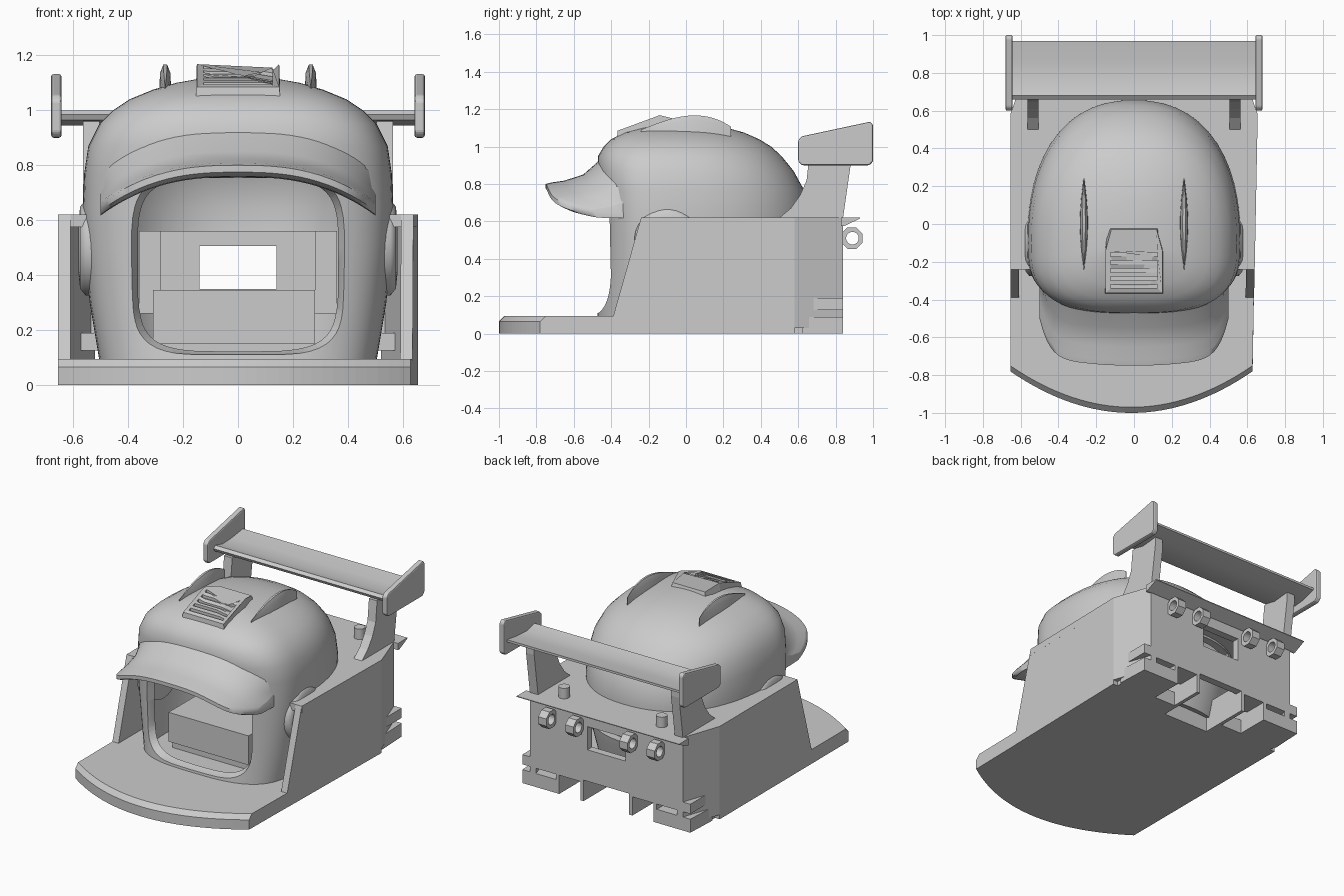
import bpy, bmesh, math

cube = bpy.data.objects.get("Cube")
if cube:
    bpy.data.objects.remove(cube)

GREY = (0.6, 0.6, 0.6, 1)
mat = bpy.data.materials.new("plain grey")
mat.use_nodes = True
mat.diffuse_color = GREY
mat.node_tree.nodes["Principled BSDF"].inputs["Base Color"].default_value = GREY


def loft(name, rings, caps=(True, True), smooth=None):
    """Skin a list of equal closed rings of 3D points."""
    bm = bmesh.new()
    rows = [[bm.verts.new(p) for p in ring] for ring in rings]
    n = len(rows[0])
    for a, b in zip(rows, rows[1:]):
        for i in range(n):
            j = (i + 1) % n
            bm.faces.new((a[i], a[j], b[j], b[i]))
    if caps[0]:
        bm.faces.new(rows[0][::-1])
    if caps[1]:
        bm.faces.new(rows[-1])
    bmesh.ops.recalc_face_normals(bm, faces=bm.faces)
    me = bpy.data.meshes.new(name)
    bm.to_mesh(me)
    bm.free()
    me.materials.append(mat)
    ob = bpy.data.objects.new(name, me)
    bpy.context.collection.objects.link(ob)
    if smooth:
        select(ob)
        bpy.ops.object.shade_smooth_by_angle(angle=math.radians(smooth))
    return ob


def select(ob):
    bpy.ops.object.select_all(action='DESELECT')
    ob.select_set(True)
    bpy.context.view_layer.objects.active = ob


def prism(name, pts, axis, lo, hi, smooth=None):
    """Extrude a 2D outline along x, y or z."""
    place = {'x': lambda p, h: (h, p[0], p[1]),
             'y': lambda p, h: (p[0], h, p[1]),
             'z': lambda p, h: (p[0], p[1], h)}[axis]
    return loft(name, [[place(p, h) for p in pts] for h in (lo, hi)], smooth=smooth)


def box(name, x, y, z):
    return prism(name, [(x[0], y[0]), (x[1], y[0]), (x[1], y[1]), (x[0], y[1])], 'z', *z)


def span(s, a, b):
    return sorted((s * a, s * b))


def circle(cx, cy, r, n):
    return [(cx + r * math.cos(math.tau * (i + .5) / n), cy + r * math.sin(math.tau * (i + .5) / n))
            for i in range(n)]


def modify(ob, kind, **props):
    mod = ob.modifiers.new("mod", kind)
    for key, value in props.items():
        setattr(mod, key, value)
    select(ob)
    bpy.ops.object.modifier_apply(modifier=mod.name)


def cut(ob, cutter, keep=False):
    modify(ob, 'BOOLEAN', operation='DIFFERENCE', solver='EXACT', object=cutter)
    if not keep:
        bpy.data.objects.remove(cutter)


def power(v, e):
    return math.copysign(abs(v) ** e, v)


# Helmet: height, half width, front y, back y
LEVELS = [(.09, .505, -.475, .55), (.3, .54, -.45, .61), (.5, .56, -.45, .65), (.65, .565, -.45, .655),
          (.77, .56, -.46, .63), (.87, .545, -.475, .575), (.95, .505, -.47, .51), (1.0, .455, -.44, .455),
          (1.04, .395, -.4, .39), (1.075, .31, -.33, .31), (1.1, .225, -.24, .22),
          (1.115, .14, -.17, .12), (1.123, .05, -.12, 0)]


def helmet_rings(inset=0, n=72):
    rings = []
    for z, w, f, b in LEVELS:
        ring = []
        for i in range(n):
            c, s = math.cos(math.tau * i / n), math.sin(math.tau * i / n)
            e, depth = (2 / 2.3, b + .1) if s > 0 else (2 / 3, -.1 - f)
            ring.append(((w - inset) * power(c, e), -.1 + (depth - inset) * power(s, e), z))
        rings.append(ring)
    return rings


def opening(y, grow):
    pts = []
    for i in range(48):
        t = math.tau * i / 48
        x, z = power(math.cos(t), .45), power(math.sin(t), .45)
        pts.append(((.365 + grow) * x, y, .44 + (.3 + grow * .6) * z))
    return pts


helmet = loft("helmet", helmet_rings(), caps=(False, True))
modify(helmet, 'SOLIDIFY', thickness=.05, offset=-1)
cut(helmet, loft("opening_cutter", [opening(-.9, .05), opening(-.46, .05), opening(-.36, 0), opening(-.12, 0)]))
cut(helmet, box("rear_cutter", (-.27, .27), (.3, .78), (.345, .56)))
select(helmet)
bpy.ops.object.shade_smooth_by_angle(angle=math.radians(32))

# Visor brim drooping towards its ends
brim = []
for i in range(41):
    u = math.sin(math.pi * (i / 40 - .5))
    r = -.40 + .14 * u ** 4
    t = -.75 + .05 * u * u + .2 * abs(u) ** 10
    d = -.14 * abs(u) ** 2.6
    brim.append([(.5 * u, y, z + d) for y, z in (
        (r, .95), (r - .07, .92), (t + .2, .85), (t + .1, .818), (t + .03, .808), (t, .80),
        (t, .775), (t + .03, .76), (t + .12, .757), (r, .757))])
loft("visor_brim", brim, smooth=50)

# Roof scoop with louvre slats
scoop = [[(-.155, -.37), (.155, -.37), (.155, -.14), (.14, 0), (-.14, 0), (-.155, -.14)],
         [(-.15, -.365), (.15, -.365), (.15, -.14), (.12, -.03), (-.12, -.03), (-.15, -.14)]]
tops = (1.085, 1.085, 1.168, 1.14, 1.14, 1.168)
scoop_ob = loft("roof_scoop", [[(x, y, 1.04) for x, y in scoop[0]],
                               [(x, y, z) for (x, y), z in zip(scoop[1], tops)]])
for k in range(5):
    y = -.34 + .042 * k
    z = 1.085 + (y + .365) * .37
    cut(scoop_ob, box("slat_cutter", (-.125, .125), (y, y + .02), (z - .018, z + .05)))

for s, side in ((1, "left"), (-1, "right")):
    # Roof fin: thin lens with a curved crest
    fin = []
    for i in range(25):
        v = i / 24
        y, w = -.24 + .48 * v, .003 + .021 * math.sin(math.pi * v)
        top = 1.09 + .078 * math.sin(math.pi * min(1, v * .8)) - .03 * v ** 6
        fin.append([(s * (.265 + dx), y, z) for dx, z in
                    ((-w, 1.0), (-w * .8, top - .03), (-w * .3, top), (w * .3, top), (w * .8, top - .03), (w, 1.0))])
    loft(side + "_roof_fin", fin, smooth=50)

    # Round ear bulge
    loft(side + "_ear_bulge", [[(s * x, a, b) for a, b in circle(-.1, .5, r, 32)]
                               for x, r in ((.48, .18), (.555, .175), (.575, .15), (.58, .1))], smooth=50)

    # Side wall, slightly tapered on one side, and chamfered rear corner
    wall = prism(side + "_side_wall", [(-.39, .09), (-.39, 0), (.58, 0), (.58, .62), (-.24, .62)],
                 'x', *span(s, .61, .655))
    if s > 0:
        for v in wall.data.vertices:
            v.co.x += (v.co.y - .58) * .02
    prism(side + "_rear_corner", [(s * .655, .58), (s * .565, .84), (s * .52, .84), (s * .61, .56)], 'z', .03, .62)

    # Rear diffuser shelves and fins
    box(side + "_upper_shelf", span(s, .18, .62), (.68, .84), (.125, .19))
    prism(side + "_lower_shelf", [(s * .36, .6), (s * .63, .62), (s * .62, .84), (s * .36, .84)], 'z', 0, .09)
    for x in (.18, .36):
        box(side + "_diffuser_fin", span(s, x - .012, x + .012), (.5, .84), (0, .2))
    box(side + "_rear_floor", span(s, .18, .62), (.5, .62), (0, .095))

    # Towing eyes
    for x in (.2, .4):
        eye = prism(side + "_towing_eye", circle(.887, .51, .062, 8), 'x', *span(s, x - .03, x + .03))
        cut(eye, prism("eye_cutter", circle(.89, .51, .034, 20), 'x', *span(s, x - .1, x + .1)))

    # Peg, wing strut and end plate
    prism(side + "_peg", circle(s * .36, .77, .034, 20), 'z', .6, .69, smooth=40)
    prism(side + "_wing_strut", [(.5, .62), (.56, .67), (.61, .74), (.645, .82), (.66, .96),
                                 (.88, .97), (.88, .9), (.84, .62)], 'x', *span(s, .505, .565))
    plate = prism(side + "_wing_end_plate", [(.6, .92), (.62, .9), (.98, .9), (1, .92), (1, 1.115), (.985, 1.133),
                                             (.62, 1.055), (.6, 1.035)], 'x', *span(s, .643, .68))
    modify(plate, 'BEVEL', width=.008, segments=2)

    # Posts inside the helmet
    box(side + "_inner_post", span(s, .28, .36), (.25, .45), (.26, .56))

# Rear wing blade
prism("wing_blade", [(.66, .985), (.67, .965), (.76, .945), (.87, .955), (.97, .985), (.97, 1.0),
                     (.86, .985), (.76, .98), (.68, 1.0)], 'x', -.65, .65, smooth=40)

# Base plate with a bowed, chamfered front edge
def base_outline(inset):
    front = []
    for i in range(33):
        u = i / 16 - 1
        front.append((.6415 * u - .0135, -1 + inset + .22 * u * u))
    return front + [(.65, .5), (-.655, .5)]


loft("base_plate", [[(x, y, z) for x, y in base_outline(k)] for k, z in ((0, 0), (0, .065), (.03, .095))])

# Deck around the helmet
deck = prism("deck", [(-.655, -.24), (.639, -.24), (.655, .58), (.565, .84), (-.565, .84), (-.655, .58)],
             'z', .575, .62)
cut(deck, loft("deck_cutter", helmet_rings(.03)))
prism("rear_lip", [(.83, .575), (.845, .575), (.93, .615), (.93, .62), (.83, .62)], 'x', -.6, .6)

# Rear wall with a window, and the block inside
rear = box("rear_wall", (-.565, .565), (.79, .84), (.14, .6))
cut(rear, box("window_cutter", (-.14, .14), (.7, .9), (.35, .505)))
panel = box("inner_panel", (-.28, .28), (.45, .5), (.3, .56))
cut(panel, box("panel_cutter", (-.14, .14), (.4, .6), (.35, .505)))
box("inner_block", (-.31, .28), (-.29, .5), (.15, .345))
box("inner_block_foot", (-.31, .31), (-.25, .5), (.05, .15))
